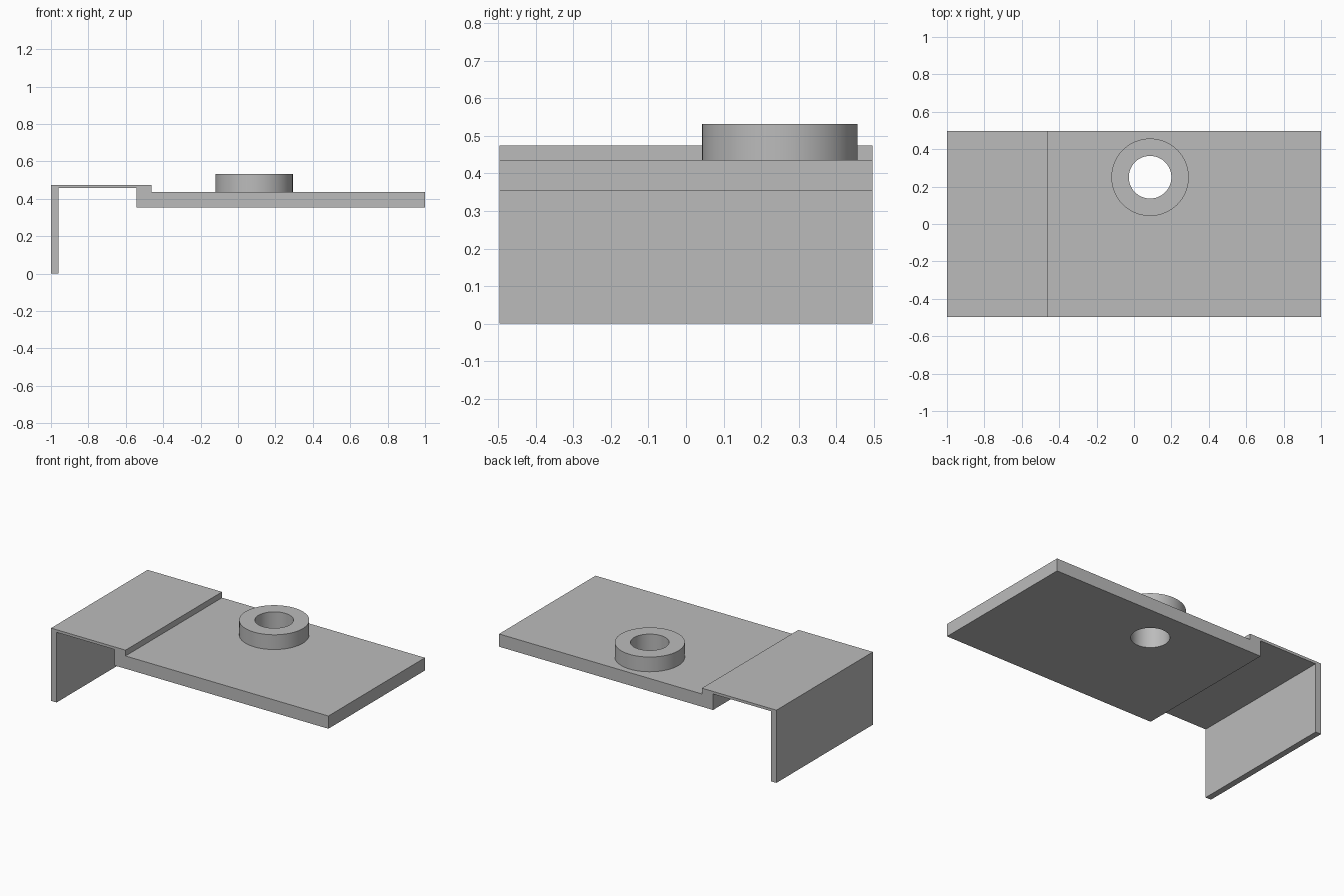
import bpy
import bmesh

cube = bpy.data.objects.get("Cube")
if cube:
    bpy.data.objects.remove(cube, do_unlink=True)

HALF_DEPTH = 0.497
HOLE_X, HOLE_Y = 0.086, 0.25
PLATE_BOTTOM, PLATE_TOP = 0.353, 0.436
COVER_BOTTOM, COVER_TOP = 0.457, 0.474
BOSS_TOP = 0.532

grey = bpy.data.materials.new("plain grey")
grey.use_nodes = True
colour = (0.5, 0.5, 0.5, 1)
grey.diffuse_color = colour
grey.node_tree.nodes["Principled BSDF"].inputs["Base Color"].default_value = colour


def finish(name, bm):
    bmesh.ops.recalc_face_normals(bm, faces=bm.faces[:])
    mesh = bpy.data.meshes.new(name)
    bm.to_mesh(mesh)
    bm.free()
    mesh.materials.append(grey)
    obj = bpy.data.objects.new(name, mesh)
    bpy.context.scene.collection.objects.link(obj)
    return obj


def extrude_profile(name, points):
    """Extrude an x-z outline from front to back."""
    bm = bmesh.new()
    face = bm.faces.new([bm.verts.new((x, -HALF_DEPTH, z)) for x, z in points])
    out = bmesh.ops.extrude_face_region(bm, geom=[face])
    moved = [v for v in out["geom"] if isinstance(v, bmesh.types.BMVert)]
    bmesh.ops.translate(bm, verts=moved, vec=(0, 2 * HALF_DEPTH, 0))
    return finish(name, bm)


def upright_cylinder(name, radius, bottom, top):
    bm = bmesh.new()
    bmesh.ops.create_cone(bm, cap_ends=True, segments=64, radius1=radius,
                          radius2=radius, depth=top - bottom)
    bmesh.ops.translate(bm, verts=bm.verts[:],
                        vec=(HOLE_X, HOLE_Y, (top + bottom) / 2))
    return finish(name, bm)


def combine(target, tool, operation):
    """Apply a boolean and discard the tool object."""
    mod = target.modifiers.new(operation.title(), 'BOOLEAN')
    mod.operation = operation
    mod.solver = 'EXACT'
    mod.object = tool
    bpy.ops.object.select_all(action='DESELECT')
    target.select_set(True)
    bpy.context.view_layer.objects.active = target
    bpy.ops.object.modifier_apply(modifier=mod.name)
    bpy.data.objects.remove(tool, do_unlink=True)


# Leg, thin stepped cover and thick plate in one continuous section
bracket = extrude_profile("bracket", [
    (-1, 0), (-0.96, 0), (-0.96, COVER_BOTTOM), (-0.543, COVER_BOTTOM),
    (-0.543, PLATE_BOTTOM), (1, PLATE_BOTTOM), (1, PLATE_TOP),
    (-0.463, PLATE_TOP), (-0.463, COVER_TOP), (-1, COVER_TOP)])

# Raised boss, then the bore through boss and plate
boss = upright_cylinder("boss", 0.207, 0.39, BOSS_TOP)
combine(bracket, boss, 'UNION')
bore = upright_cylinder("bore_cutter", 0.114, 0.2, 0.7)
combine(bracket, bore, 'DIFFERENCE')

bpy.ops.object.shade_smooth_by_angle()
